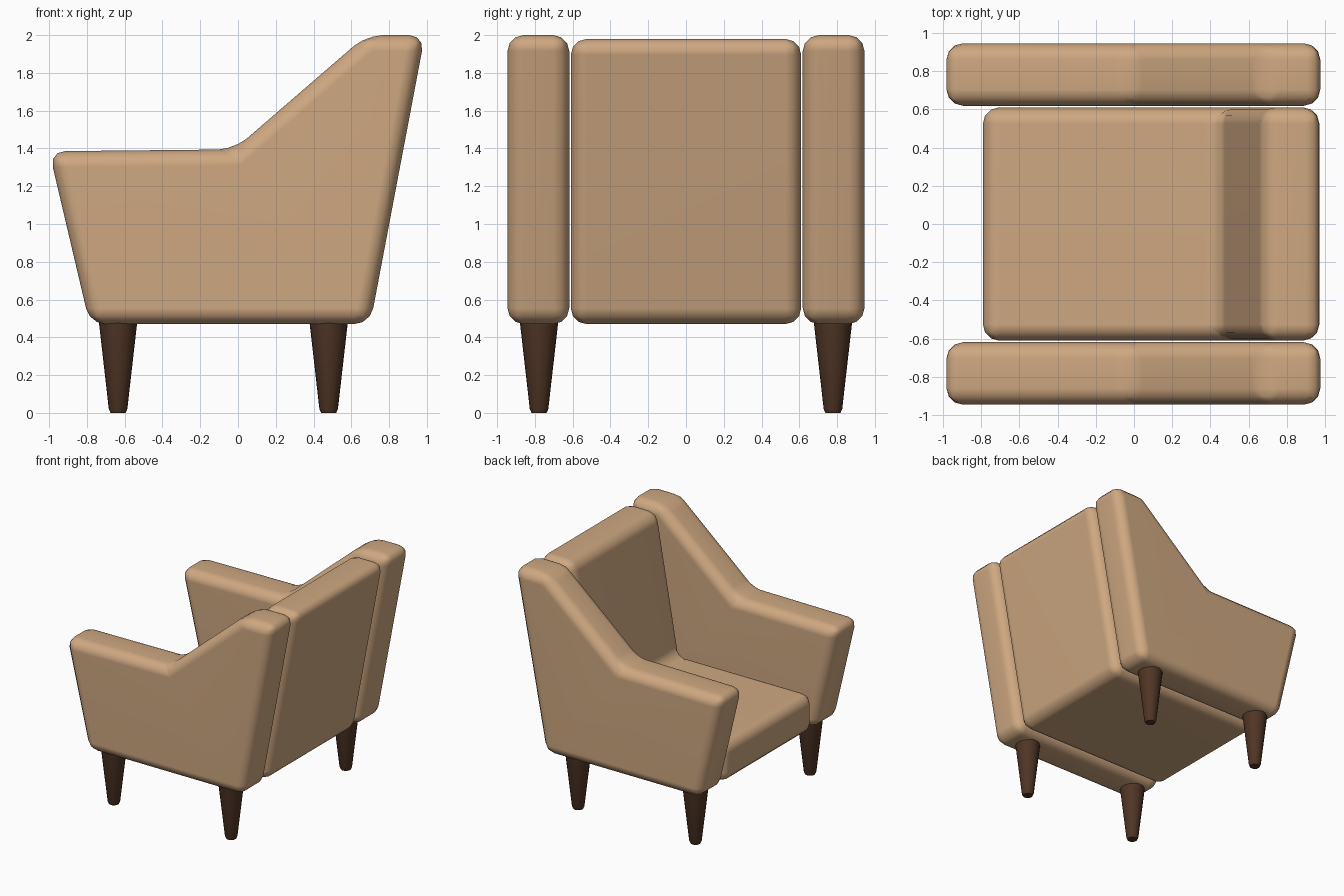
import bpy, bmesh, math

cube = bpy.data.objects.get("Cube")
if cube:
    bpy.data.objects.remove(cube, do_unlink=True)


def make_material(name, rgb):
    mat = bpy.data.materials.new(name)
    mat.use_nodes = True
    mat.diffuse_color = (*rgb, 1)
    bsdf = next(n for n in mat.node_tree.nodes if n.type == 'BSDF_PRINCIPLED')
    bsdf.inputs["Base Color"].default_value = (*rgb, 1)
    bsdf.inputs["Roughness"].default_value = 0.8
    return mat


fabric = make_material("tan fabric", (0.62, 0.39, 0.22))
wood = make_material("dark wood", (0.08, 0.036, 0.019))


def finish(name, bm, mat):
    """Turn a bmesh into a smooth-shaded object."""
    bmesh.ops.recalc_face_normals(bm, faces=bm.faces)
    mesh = bpy.data.meshes.new(name)
    bm.to_mesh(mesh)
    bm.free()
    mesh.materials.append(mat)
    obj = bpy.data.objects.new(name, mesh)
    bpy.context.collection.objects.link(obj)
    bpy.ops.object.select_all(action='DESELECT')
    obj.select_set(True)
    bpy.context.view_layer.objects.active = obj
    bpy.ops.object.shade_smooth_by_angle(angle=math.radians(50))
    return obj


def cushion(name, profile, y0, y1, radius):
    """Extrude a side profile (x, z) across y and round its edges."""
    bm = bmesh.new()
    face = bm.faces.new([bm.verts.new((x, y0, z)) for x, z in profile])
    side = bmesh.ops.extrude_face_region(bm, geom=[face])["geom"]
    moved = [v for v in side if isinstance(v, bmesh.types.BMVert)]
    bmesh.ops.translate(bm, verts=moved, vec=(0, y1 - y0, 0))
    bmesh.ops.recalc_face_normals(bm, faces=bm.faces)
    bmesh.ops.bevel(bm, geom=bm.edges[:], offset=radius, segments=3,
                    profile=0.5, affect='EDGES', clamp_overlap=True)
    obj = finish(name, bm, fabric)
    obj.modifiers.new("flat faces", 'WEIGHTED_NORMAL').keep_sharp = True
    return obj


def leg(name, x, y):
    """Tapered round leg with a softened foot."""
    rings = [(0.04, 0.0), (0.049, 0.02), (0.106, 0.52)]
    bm = bmesh.new()
    count = 20
    loops = []
    for r, z in rings:
        loops.append([bm.verts.new((x + r * math.cos(i * math.tau / count),
                                    y + r * math.sin(i * math.tau / count), z))
                      for i in range(count)])
    for low, high in zip(loops, loops[1:]):
        for i in range(count):
            j = (i + 1) % count
            bm.faces.new((low[i], low[j], high[j], high[i]))
    bm.faces.new(loops[0])
    bm.faces.new(loops[-1])
    finish(name, bm, wood)


# Seat and backrest in one L-shaped body
seat_profile = [(-0.79, 0.47), (0.70, 0.47), (0.985, 1.98), (0.67, 1.98),
                (0.46, 0.80), (-0.79, 0.80)]
cushion("seat_and_back", seat_profile, -0.61, 0.61, 0.085)

# Arms with a raked front and a rise toward the back
arm_profile = [(-0.785, 0.47), (0.70, 0.47), (0.99, 2.0), (0.68, 2.0),
               (-0.02, 1.395), (-1.0, 1.385)]
for side, s in (("left", 1), ("right", -1)):
    cushion("arm_" + side, arm_profile, s * 0.618, s * 0.945, 0.085)
    for end, x in (("front", -0.635), ("back", 0.48)):
        leg(f"leg_{end}_{side}", x, s * 0.778)
